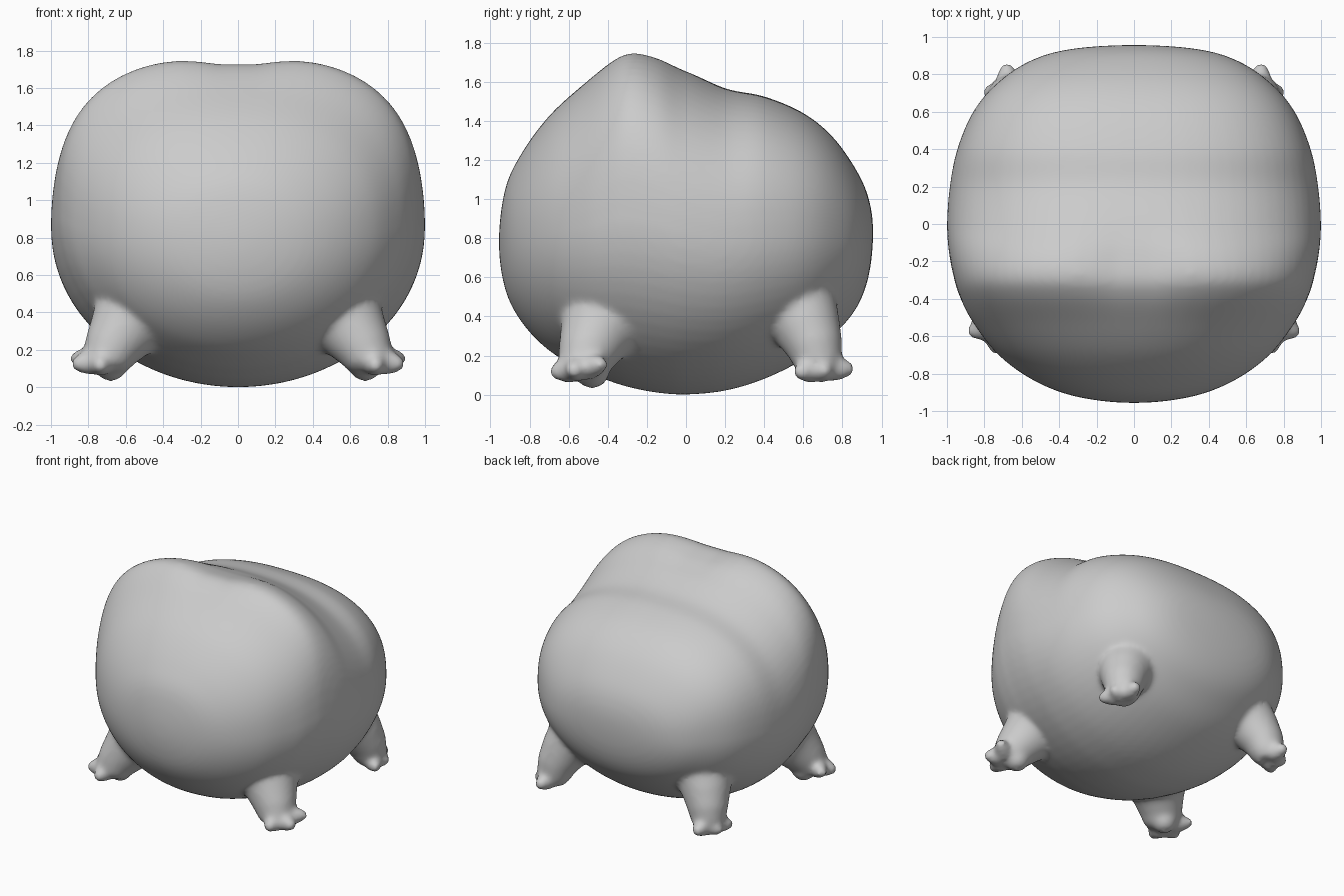
import bpy, bmesh, math
from mathutils import Vector, Matrix

if "Cube" in bpy.data.objects:
    bpy.data.objects.remove(bpy.data.objects["Cube"])

bm = bmesh.new()


def catmull(a, b, c, d, t):
    return [0.5 * (2*q + (r - p)*t + (2*p - 5*q + 4*r - s)*t*t + (3*q - p - 3*r + s)*t**3)
            for p, q, r, s in zip(a, b, c, d)]


def skin(rings):
    """Close a list of equal point rings into a capped tube."""
    vr = [[bm.verts.new(p) for p in r] for r in rings]
    n = len(vr[0])
    for a, b in zip(vr, vr[1:]):
        for i in range(n):
            j = (i + 1) % n
            bm.faces.new((a[i], a[j], b[j], b[i]))
    bm.faces.new(vr[0])
    bm.faces.new(vr[-1])


# body sections from front to back: y, half width, top z, bottom z, top squareness
S = [(-.957, 0, .78, .78, 2), (-.925, .30, 1.05, .54, 2.1), (-.84, .53, 1.235, .37, 2.2),
     (-.70, .725, 1.425, .225, 2.3), (-.52, .865, 1.595, .12, 2.5), (-.38, .935, 1.72, .065, 2.7),
     (-.28, .965, 1.768, .035, 2.75), (-.15, .99, 1.745, .01, 2.6), (0, 1, 1.667, 0, 2.4),
     (.2, .985, 1.567, .02, 2.4), (.4, .945, 1.525, .08, 2.5), (.6, .86, 1.44, .18, 2.5),
     (.75, .735, 1.318, .30, 2.5), (.87, .56, 1.15, .44, 2.4), (.935, .34, 1.0, .61, 2.2),
     (.957, 0, .83, .83, 2)]


def mirror_row(r):
    return (r[0], -r[1], r[3], r[2], r[4])


rows = [mirror_row(S[1])] + S + [mirror_row(S[-2])]
rings = []
STEPS, SIDES = 6, 72
for k in range(1, len(rows) - 2):
    for s in range(STEPS):
        if k == 1 and s == 0:
            continue
        y, w, zt, zb, n = catmull(*rows[k-1:k+3], s / STEPS)
        zc = zb + (zt - zb) * .51
        ring = []
        for i in range(SIDES):
            a = 2 * math.pi * (i + .5) / SIDES
            c, sn = math.cos(a), math.sin(a)
            e = 2 / n if sn > 0 else 1
            x = w * math.copysign(abs(c) ** e, c)
            z = zc + ((zt - zc) * sn ** e if sn > 0 else (zc - zb) * sn)
            # shallow saddle between the two brow humps
            if sn > 0:
                z -= .052 * sn * math.exp(-(x / .24) ** 2 - ((y + .22) / .2) ** 2)
            ring.append((x, y, z))
        rings.append(ring)
skin(rings)


def tube(path, sx):
    """Round tapered limb along (x, y, z, radius) points."""
    pts = [Vector((p[0] * sx, p[1], p[2])) for p in path]
    out = []
    for i, p in enumerate(pts):
        d = pts[min(i + 1, len(pts) - 1)] - pts[max(i - 1, 0)]
        q = d.to_track_quat('Z', 'Y')
        out.append([p + q @ Vector((math.cos(a), math.sin(a), 0)) * path[i][3]
                    for a in (2 * math.pi * j / 24 for j in range(24))])
    skin(out)


def blob(p, r, sx):
    m = Matrix.Translation((p[0] * sx, p[1], p[2]))
    bmesh.ops.create_icosphere(bm, subdivisions=3, radius=r, matrix=m)


def toe(foot, tip, sx):
    a, b = Vector(foot), Vector(tip)
    for t, r in ((.45, .07), (.65, .06), (.8, .05), (.92, .042)):
        blob(a.lerp(b, t), r, sx)


for sx in (1, -1):
    # front legs, heel and toes
    tube([(.50, -.38, .45, .28), (.57, -.43, .36, .225), (.63, -.475, .28, .18),
          (.68, -.51, .20, .15), (.71, -.535, .13, .125), (.72, -.545, .09, .08)], sx)
    blob((.68, -.48, .12), .09, sx)
    for tip in ((.87, -.43, .155), (.865, -.575, .125), (.735, -.67, .115)):
        toe((.73, -.54, .14), tip, sx)
    # back legs and toes
    tube([(.48, .50, .54, .27), (.55, .57, .44, .215), (.61, .62, .34, .175),
          (.65, .66, .24, .145), (.67, .68, .15, .12), (.68, .69, .10, .09)], sx)
    for tip in ((.78, .58, .115), (.775, .71, .12), (.68, .835, .13)):
        toe((.67, .68, .14), tip, sx)

bmesh.ops.recalc_face_normals(bm, faces=bm.faces)
me = bpy.data.meshes.new("body_with_legs")
bm.to_mesh(me)
bm.free()
ob = bpy.data.objects.new("body_with_legs", me)
bpy.context.collection.objects.link(ob)

# fuse all parts into one soft skin
rm = ob.modifiers.new("fuse", 'REMESH')
rm.mode = 'VOXEL'
rm.voxel_size = .016
rm.use_smooth_shade = True
sm = ob.modifiers.new("soften", 'SMOOTH')
sm.factor = .5
sm.iterations = 16
